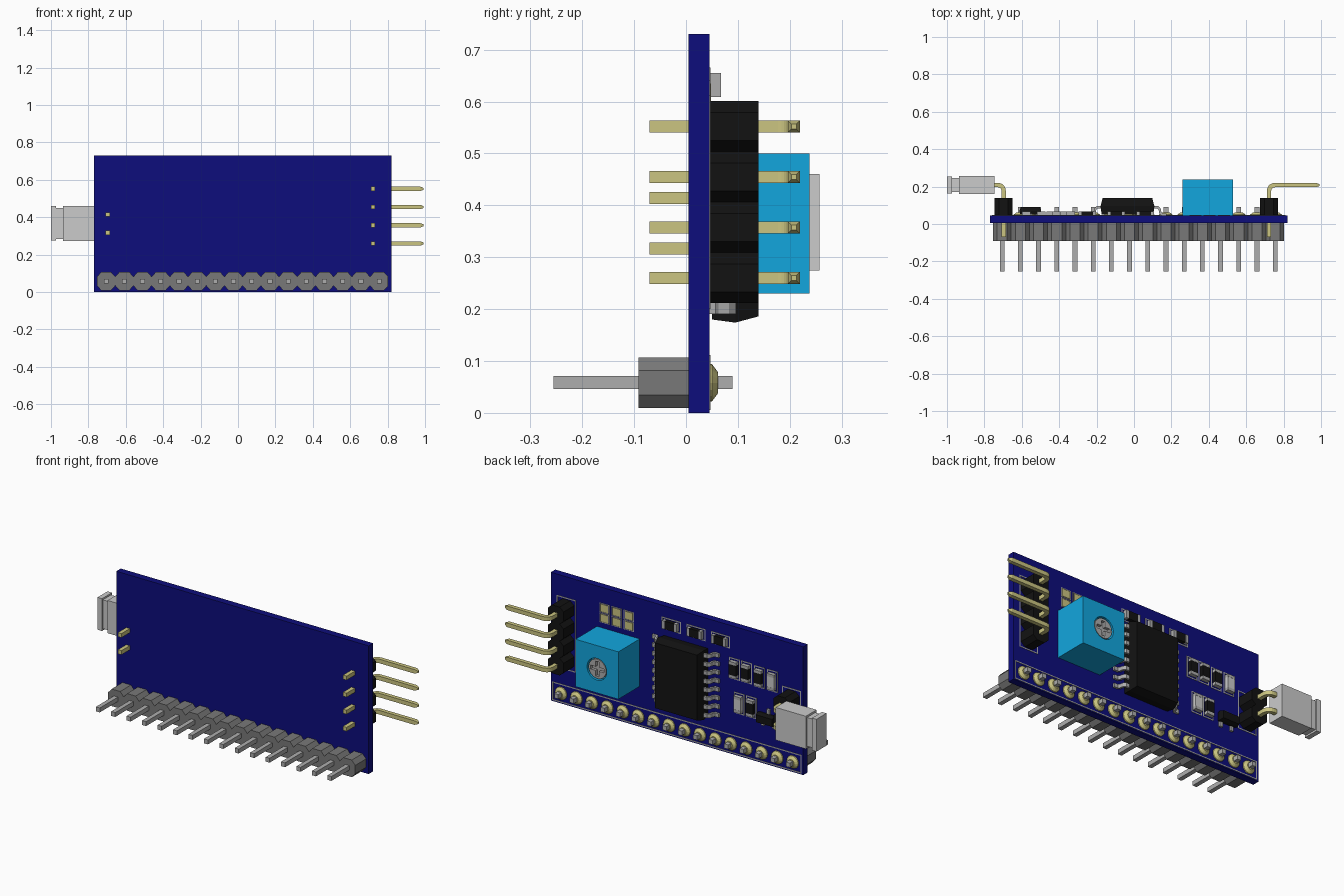
import bpy, bmesh, math
from mathutils import Vector

if "Cube" in bpy.data.objects:
    bpy.data.objects.remove(bpy.data.objects["Cube"])

P = 0.0973       # pin pitch
FACE = 0.045     # component side of the board


def mat(name, *rgb):
    m = bpy.data.materials.new(name)
    m.diffuse_color = (*rgb, 1)
    m.use_nodes = True
    m.node_tree.nodes["Principled BSDF"].inputs["Base Color"].default_value = m.diffuse_color
    return m


NAVY = mat("navy", 0.004, 0.004, 0.2)
BLACK = mat("black", 0.006, 0.006, 0.006)
GOLD = mat("gold", 0.6, 0.56, 0.22)
BLUE = mat("sky_blue", 0.006, 0.38, 0.73)
SILVER = mat("silver", 0.42, 0.42, 0.42)
DARK = mat("mid_grey", 0.19, 0.19, 0.19)


def finish(name, bm, m=None):
    bmesh.ops.recalc_face_normals(bm, faces=bm.faces[:])
    me = bpy.data.meshes.new(name)
    bm.to_mesh(me)
    bm.free()
    ob = bpy.data.objects.new(name, me)
    bpy.context.collection.objects.link(ob)
    if m:
        me.materials.append(m)
    return ob


def loft(bm, rings):
    """Skin closed rings of points and cap both ends."""
    vs = [[bm.verts.new(p) for p in r] for r in rings]
    n = len(vs[0])
    for a, b in zip(vs, vs[1:]):
        for i in range(n):
            bm.faces.new((a[i], a[(i + 1) % n], b[(i + 1) % n], b[i]))
    bm.faces.new(vs[0])
    bm.faces.new(vs[-1])


def prism(bm, pts, y0, y1):
    loft(bm, [[(x, y, z) for x, z in pts] for y in (y0, y1)])


def box(bm, x0, x1, y0, y1, z0, z1):
    prism(bm, [(x0, z0), (x1, z0), (x1, z1), (x0, z1)], y0, y1)


def circle(x, z, r, n=24):
    return [(x + r * math.cos(2 * math.pi * i / n), z + r * math.sin(2 * math.pi * i / n)) for i in range(n)]


def bar(bm, path, z, h, hz, tip=1.0):
    """Rectangular bar along an (x, y) path, optionally tapered at its end."""
    pts = [Vector(p) for p in path]
    rings = []
    for i, p in enumerate(pts):
        a = (p - pts[i - 1]).normalized() if i else None
        b = (pts[i + 1] - p).normalized() if i < len(pts) - 1 else None
        a, b = a or b, b or a
        t = (a + b).normalized()
        k = tip if i == len(pts) - 1 else 1
        n = Vector((-t.y, t.x)) * (h * k / max(t.dot(a), 0.5))
        rings.append([(*(p + n), z - hz * k), (*(p - n), z - hz * k),
                      (*(p - n), z + hz * k), (*(p + n), z + hz * k)])
    loft(bm, rings)


def header(name, x, z, n, y0, y1, m, vertical=False):
    """Strip of n joined octagonal pin housings starting at pin (x, z)."""
    h, c, s = P / 2, 0.027, 0.024
    low = [(-h, -s)]
    for i in range(n):
        low += [(i * P - c, -h), (i * P + c, -h), (i * P + h, -s)]
    pts = low + [(u, -v) for u, v in reversed(low)]
    bm = bmesh.new()
    prism(bm, [(x + v, z + u) if vertical else (x + u, z + v) for u, v in pts], y0, y1)
    return finish(name, bm, m)


def frame(bm, x0, x1, z0, z1, t=0.006):
    """Thin printed outline on the board."""
    for r in ((x0, x1, z0, z0 + t), (x0, x1, z1 - t, z1), (x0, x0 + t, z0 + t, z1 - t), (x1 - t, x1, z0 + t, z1 - t)):
        box(bm, r[0], r[1], FACE, FACE + 0.002, r[2], r[3])


# circuit board
bm = bmesh.new()
box(bm, -0.77, 0.82, 0.005, FACE, 0, 0.73)
finish("circuit_board", bm, NAVY)

# long bottom header, its pins and solder pads
header("long_header", -0.705, 0.058, 16, -0.092, 0.005, DARK)
pins, pads = bmesh.new(), bmesh.new()
for i in range(16):
    x = -0.705 + i * P
    box(pins, x - 0.0125, x + 0.0125, -0.255, 0.09, 0.046, 0.071)
    loft(pads, [[(px, y, pz) for px, pz in circle(x, 0.058, r, 16)]
                for y, r in ((FACE, 0.037), (0.05, 0.036), (0.062, 0.02))])
finish("long_header_pins", pins, SILVER)
finish("solder_pads", pads, GOLD)

# side headers with bent gold pins
header("right_header", 0.722, 0.26, 4, FACE, 0.14, BLACK, True)
header("left_header", -0.697, 0.317, 2, FACE, 0.14, BLACK, True)
bm = bmesh.new()
for x, sx, z0, n, end in ((0.722, 1, 0.26, 4, 0.975), (-0.697, -1, 0.317, 2, -0.80)):
    for i in range(n):
        arc = [(x + sx * 0.03 * (1 - math.cos(a)), 0.178 + 0.03 * math.sin(a))
               for a in [math.pi / 2 * k / 5 for k in range(6)]]
        bar(bm, [(x, -0.07)] + arc + [(end, 0.208), (end + sx * 0.018, 0.208)],
            z0 + i * P, 0.0115, 0.0115, 0.4)
finish("bent_pins", bm, GOLD)

# jumper cap with a necked end
bm = bmesh.new()
rings = []
for x, hy, hz in ((-0.745, 0.048, 0.093), (-0.935, 0.048, 0.093), (-0.935, 0.037, 0.082),
                  (-0.972, 0.037, 0.082), (-0.972, 0.045, 0.092), (-1.0, 0.045, 0.092)):
    rings.append([(x, 0.209 + a * hy, 0.367 + b * hz) for a, b in ((-1, -1), (1, -1), (1, 1), (-1, 1))])
loft(bm, rings)
finish("jumper_cap", bm)

# blue trimmer with a recessed slotted dial
cx, cz = 0.395, 0.365
bm = bmesh.new()
box(bm, 0.26, 0.53, FACE, 0.238, 0.23, 0.5)
trimmer = finish("trimmer_body", bm, BLUE)
bm = bmesh.new()
prism(bm, circle(cx, cz, 0.062), 0.21, 0.27)
well = finish("dial_well_cutter", bm)
bm = bmesh.new()
prism(bm, circle(cx, cz, 0.055), 0.205, 0.234)
dial = finish("trimmer_dial", bm, SILVER)
a, b = 0.011, 0.042
quarter = [(a, b), (a, a), (b, a)]
cross = []
for k in range(4):    # rotate the corner clockwise to make a cross
    c, s = math.cos(-k * math.pi / 2), math.sin(-k * math.pi / 2)
    cross += [(cx + u * c - v * s, cz + u * s + v * c) for u, v in quarter]
bm = bmesh.new()
prism(bm, cross, 0.218, 0.26)
slot = finish("dial_slot_cutter", bm)
for ob, cut in ((trimmer, well), (dial, slot)):
    mod = ob.modifiers.new("cut", 'BOOLEAN')
    mod.operation, mod.object, mod.solver = 'DIFFERENCE', cut, 'EXACT'
    cut.hide_render, cut.display_type = True, 'WIRE'

# chip with tapered body and gull-wing legs
cx, cz = -0.035, 0.372
bm = bmesh.new()
loft(bm, [[(cx + sx * (0.144 - d), y, cz + sz * (0.198 - d)) for sx, sz in ((-1, -1), (1, -1), (1, 1), (-1, 1))]
          for y, d in ((0.05, 0.006), (0.095, 0), (0.14, 0.012))])
finish("chip_body", bm, BLACK)
bm = bmesh.new()
for s in (-1, 1):
    for i in range(8):
        path = [(cx + s * u, y) for u, y in ((0.135, 0.09), (0.162, 0.09), (0.172, 0.08),
                                             (0.176, 0.06), (0.184, 0.051), (0.21, 0.051))]
        bar(bm, path, cz + (i - 3.5) * P / 2, 0.006, 0.011)
finish("chip_legs", bm, SILVER)

# small surface-mount parts: x, z, upright, dark body
parts = [(0.06, 0.632, 0, 1), (-0.095, 0.632, 0, 1), (-0.25, 0.632, 0, 1),
         (-0.338, 0.49, 1, 1), (-0.414, 0.49, 1, 1), (-0.495, 0.485, 1, 1), (-0.577, 0.485, 1, 0),
         (-0.368, 0.3, 1, 0), (-0.444, 0.3, 1, 1)]
dark, pale, caps, lines = (bmesh.new() for _ in range(4))
for x, z, up, is_dark in parts:
    def rect(u0, u1, v):
        return (x - v, x + v, z + u0, z + u1) if up else (x + u0, x + u1, z - v, z + v)
    r = rect(-0.03, 0.03, 0.023)
    box(dark if is_dark else pale, r[0], r[1], FACE, 0.066, r[2], r[3])
    for u0, u1 in ((-0.046, -0.03), (0.03, 0.046)):
        r = rect(u0, u1, 0.023)
        box(caps, r[0], r[1], FACE, 0.067, r[2], r[3])
    frame(lines, *rect(-0.06, 0.06, 0.034))
finish("resistor_bodies", dark, BLACK)
finish("light_and_capacitor_bodies", pale)
finish("component_end_caps", caps, SILVER)

# three-legged transistor
bm = bmesh.new()
loft(bm, [[(-0.555 + sx * (0.057 - d), y, 0.27 + sz * (0.027 - d)) for sx, sz in ((-1, -1), (1, -1), (1, 1), (-1, 1))]
          for y, d in ((0.05, 0.004), (0.07, 0), (0.092, 0.006))])
finish("transistor_body", bm, BLACK)
bm = bmesh.new()
for x, z in ((-0.59, 0.235), (-0.52, 0.235), (-0.555, 0.305)):
    box(bm, x - 0.009, x + 0.009, FACE, 0.057, z - 0.015, z + 0.015)
finish("transistor_legs", bm, SILVER)

# bare gold address pads
bm = bmesh.new()
for x in (0.328, 0.404, 0.48):
    for z in (0.557, 0.614):
        box(bm, x - 0.024, x + 0.024, FACE, FACE + 0.003, z - 0.021, z + 0.021)
        frame(lines, x - 0.032, x + 0.032, z - 0.027, z + 0.027, 0.004)
finish("address_pads", bm, GOLD)

# printed outlines around the headers
frame(lines, -0.76, 0.81, 0.006, 0.112)
frame(lines, 0.662, 0.782, 0.2, 0.612)
frame(lines, -0.757, -0.637, 0.257, 0.475)
finish("printed_outlines", lines, SILVER)
